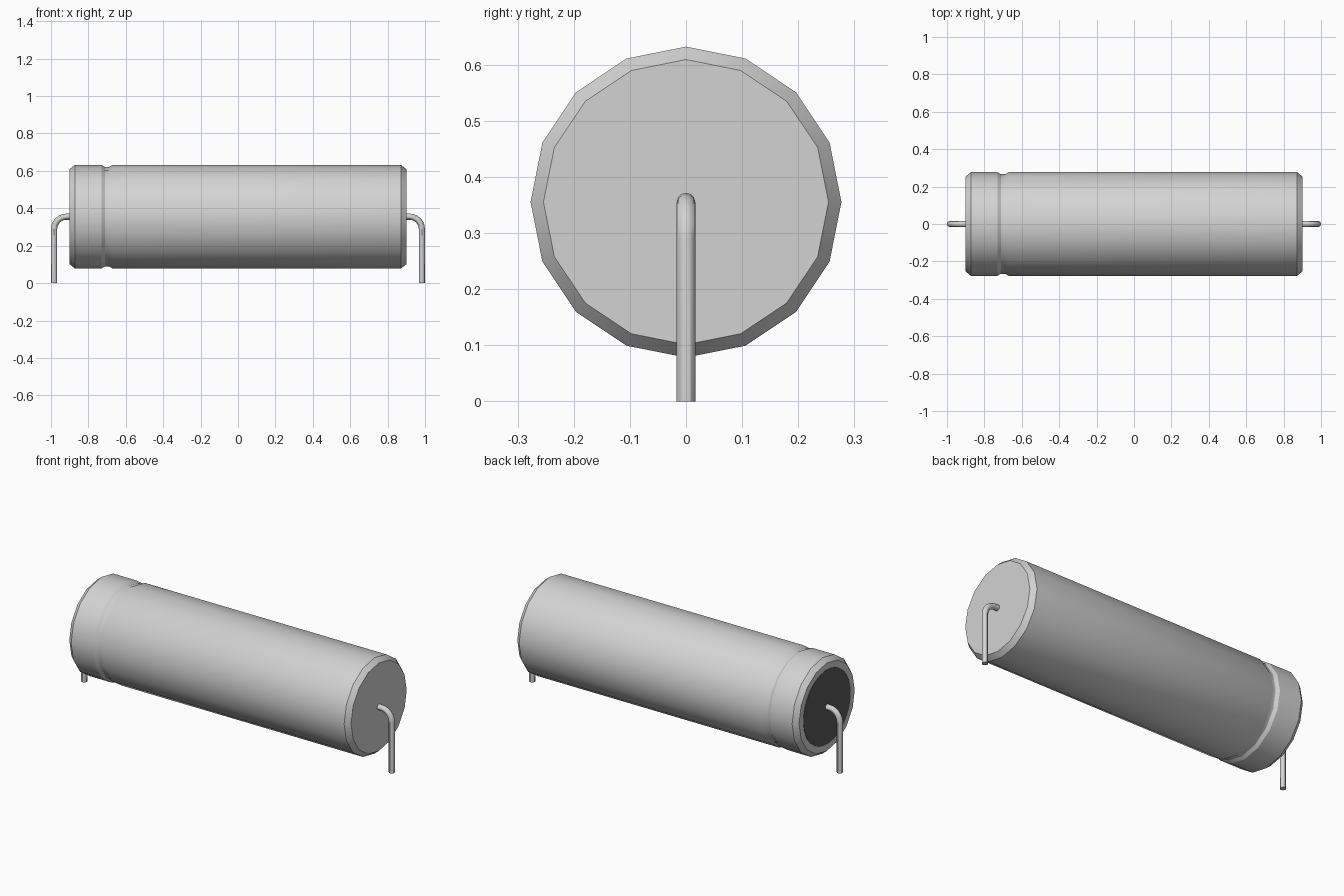
import bpy, bmesh, math

if "Cube" in bpy.data.objects:
    bpy.data.objects.remove(bpy.data.objects["Cube"], do_unlink=True)

AXIS_Z = 0.355      # height of the can's axis
WIRE_R = 0.0165


def material(name, value):
    m = bpy.data.materials.new(name)
    m.use_nodes = True
    colour = (value, value, value, 1)
    m.diffuse_color = colour
    m.node_tree.nodes["Principled BSDF"].inputs["Base Color"].default_value = colour
    return m


grey = material("light grey metal", 0.65)
dark = material("dark rubber", 0.10)


def skin_rings(name, rings, mat):
    """Join equal rings of points into a capped, smooth tube."""
    bm = bmesh.new()
    loops = [[bm.verts.new(p) for p in ring] for ring in rings]
    n = len(loops[0])
    for a, b in zip(loops, loops[1:]):
        for i in range(n):
            j = (i + 1) % n
            bm.faces.new((a[i], a[j], b[j], b[i]))
    bm.faces.new(loops[0])
    bm.faces.new(loops[-1])
    bmesh.ops.recalc_face_normals(bm, faces=bm.faces)
    mesh = bpy.data.meshes.new(name)
    bm.to_mesh(mesh)
    bm.free()
    mesh.materials.append(mat)
    ob = bpy.data.objects.new(name, mesh)
    bpy.context.collection.objects.link(ob)
    bpy.ops.object.select_all(action='DESELECT')
    ob.select_set(True)
    bpy.context.view_layer.objects.active = ob
    bpy.ops.object.shade_smooth_by_angle(angle=math.radians(30))
    return ob


def lathe_x(name, profile, sides, mat):
    """Turn (x, radius) points about the can's axis."""
    angles = [2 * math.pi * i / sides for i in range(sides)]
    rings = [[(x, r * math.cos(a), AXIS_Z + r * math.sin(a)) for a in angles]
             for x, r in profile]
    return skin_rings(name, rings, mat)


# Can with bevelled ends and a crimped groove
lathe_x("can", [(-0.90, 0.254), (-0.872, 0.277), (-0.73, 0.277),
                (-0.712, 0.266), (-0.69, 0.266), (-0.67, 0.277),
                (0.872, 0.277), (0.90, 0.254)], 16, grey)

# Dark seal, a thin plate on the grooved end
lathe_x("end_seal", [(-0.902, 0.215), (-0.897, 0.215)], 48, dark)


def lead(name, side):
    """Wire leaving the end centre, bending down to the ground."""
    bend, x_end, steps = 0.065, 0.983, 6
    path = [(0.88, AXIS_Z, 0.0)]
    for i in range(steps + 1):
        t = math.pi / 2 * i / steps
        path.append((x_end - bend + bend * math.sin(t),
                     AXIS_Z - bend + bend * math.cos(t), t))
    path.append((x_end, 0.0, math.pi / 2))
    rings = []
    for x, z, t in path:
        ring = []
        for k in range(12):
            a = 2 * math.pi * k / 12
            out = WIRE_R * math.cos(a)
            ring.append((side * (x + out * math.sin(t)),
                         WIRE_R * math.sin(a), z + out * math.cos(t)))
        rings.append(ring)
    skin_rings(name, rings, grey)


lead("left_lead", 1)
lead("right_lead", -1)
